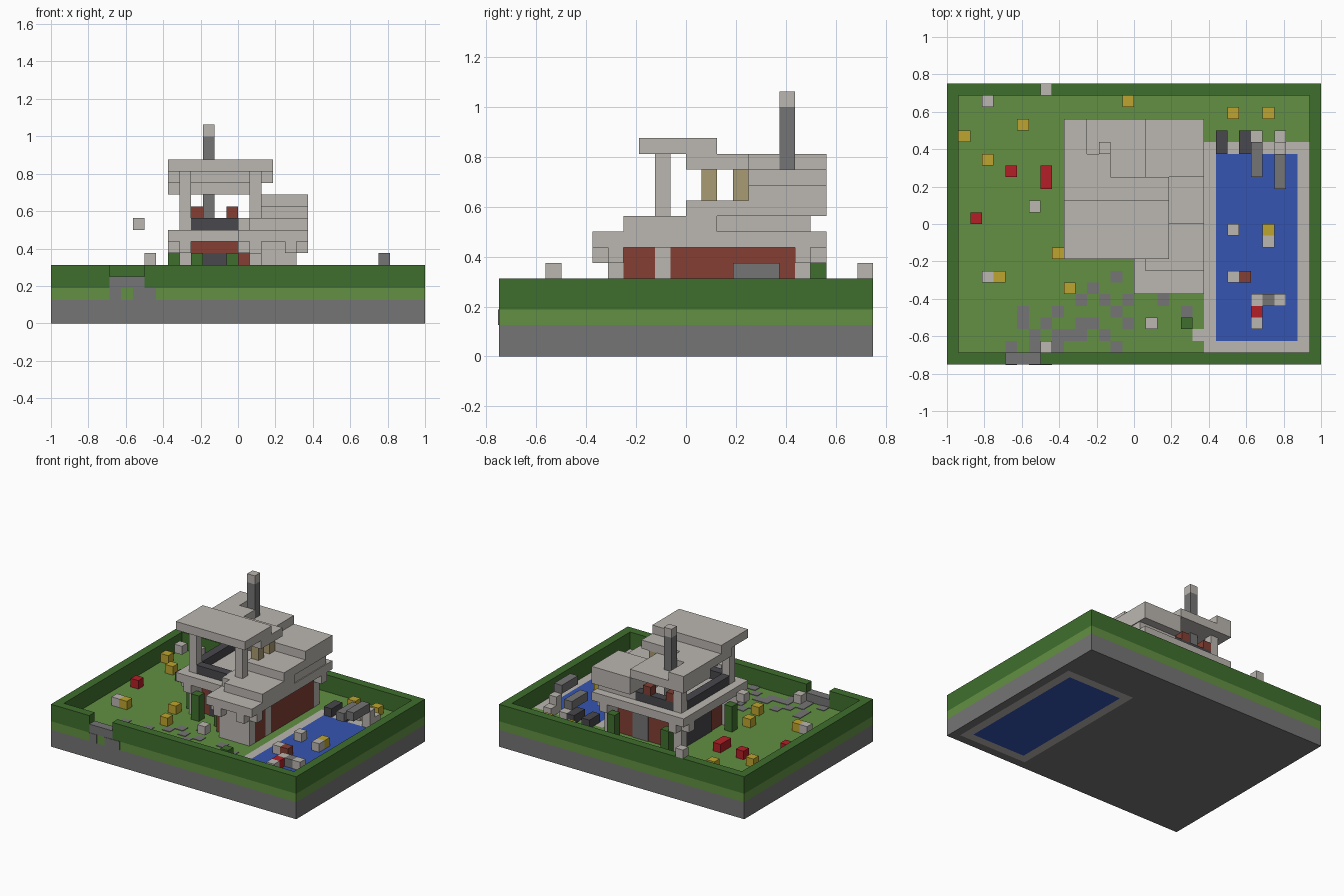
import bpy
import bmesh

default = bpy.data.objects.get("Cube")
if default:
    bpy.data.objects.remove(default, do_unlink=True)

U = 0.0625  # size of one block


def material(name, code):
    """Flat material from a display colour code."""
    rgb = []
    for i in (0, 2, 4):
        c = int(code[i:i + 2], 16) / 255
        rgb.append(((c + 0.055) / 1.055) ** 2.4 if c > 0.04 else c / 12.92)
    mat = bpy.data.materials.new(name)
    mat.use_nodes = True
    mat.diffuse_color = (*rgb, 1)
    shader = mat.node_tree.nodes["Principled BSDF"]
    shader.inputs["Base Color"].default_value = (*rgb, 1)
    return mat


concrete = material("pale concrete", "bbb6b0")
stone = material("grey stone", "757575")
dark = material("dark grey", "48474c")
grass = material("grass green", "629042")
leaf = material("hedge green", "3f6f2d")
water = material("water blue", "3555b2")
yellow = material("flower yellow", "bea52f")
red = material("flower red", "b31f26")
brick = material("brick red", "833f34")
tan = material("curtain tan", "a89b72")


def blocks(name, mat, *boxes):
    """One object from boxes given as (x range, y range, z range) in blocks."""
    bm = bmesh.new()
    for xs, ys, zs in boxes:
        cube = bmesh.ops.create_cube(bm, size=1)
        for v in cube["verts"]:
            v.co = [U * (r[0] if c < 0 else r[1])
                    for c, r in zip(v.co, (xs, ys, zs))]
    mesh = bpy.data.meshes.new(name)
    bm.to_mesh(mesh)
    bm.free()
    mesh.materials.append(mat)
    obj = bpy.data.objects.new(name, mesh)
    bpy.context.collection.objects.link(obj)
    return obj


def cell(x, y, low=3, high=4):
    """A single block or column standing at a grid cell."""
    return (x, x + 1), (y, y + 1), (low, high)


def around_pool(zs):
    """Ground layer that leaves the pool open."""
    return (((-16, 6), (-12, 12), zs), ((15, 16), (-12, 12), zs),
            ((6, 15), (-12, -11), zs), ((6, 15), (7, 12), zs))


# Ground layers and hedge
blocks("stone_base", stone, *around_pool((0, 2)))
blocks("lawn", grass, *around_pool((2, 3)))
hedge = (3, 5)
blocks("hedge", leaf,
       ((-16, 16), (11, 12), hedge),
       ((-16, -15), (-12, 11), hedge), ((15, 16), (-12, 11), hedge),
       ((-15, -11), (-12, -11), hedge), ((-8, 15), (-12, -11), hedge))
blocks("gate_step", stone,
       ((-11, -8), (-12, -11), (3, 4)),
       ((-11, -10), (-12.05, -11), (2, 3)), ((-9, -7), (-12.05, -11.9), (2, 3)))

# Pool and its rim
deep = (0, 3)
blocks("pool_rim", concrete,
       ((6, 7), (-11, 7), deep), ((14, 15), (-11, 7), deep),
       ((7, 14), (-11, -10), deep), ((7, 14), (6, 7), deep),
       ((5, 6), (-10, -9), (2.9, 3.05)))
blocks("pool_water", water, ((7, 14), (-10, 6), deep))

# Scattered paving, drawn as a map from the house towards the gate
paving_map = ("         #       ",
              "       #         ",
              "      # # #  #   ",
              " #  #    #     # ",
              " # #  ##  #      ",
              "  # ### #        ",
              "# # #    #       ")
blocks("paving", stone,
       *[cell(col - 11, -5 - row, 2.9, 3.06)
         for row, line in enumerate(paving_map)
         for col, mark in enumerate(line) if mark == "#"])

# Ground floor
storey = (3, 7)
blocks("brick_walls", brick,
       ((-4, 0), (-1, 7), storey), ((0, 4), (-4, 7), storey),
       ((4, 5), (-4, -2), storey), ((4, 5), (-1, 7), storey))
blocks("front_wall", concrete, ((1, 5), (-5, -4), storey))
blocks("ground_posts", concrete,
       *[cell(x, y, *storey) for x in (-5, 4) for y in (-2, 7)])
blocks("brackets", concrete,
       *[cell(x, y, 6, 7) for x, y in
         ((-6, -2), (-5, -3), (-6, 7), (-5, 8), (5, 7), (4, 8),
          (5, -5), (4, -6), (0, -5), (1, -6))])
blocks("front_door", dark, ((-3, -1), (-1.1, -1), (3, 6)))
blocks("side_window", dark, ((-4.1, -4), (1, 6), (3, 6)))
blocks("back_window", stone, ((0, 2), (7, 7.1), (3, 6)))

# Upper floor slab, stepped side wing and roofs
blocks("upper_floor", concrete,
       ((-6, 0), (-3, 9), (7, 8)), ((0, 6), (-6, 9), (7, 8)))
blocks("side_wing", concrete,
       ((0, 6), (-3, 2), (8, 9)), ((1, 6), (-4, -3), (8, 9)),
       ((1, 5.9), (2, 8), (8, 9)),
       ((1, 6), (0, 9), (9, 10)), ((1, 6), (4, 9), (10, 11)))
blocks("back_roof", concrete, ((-6, 1), (4, 9), (11, 12)))
blocks("middle_roof", concrete,
       ((-6, 3), (0, 4), (12, 13)), ((-6, -2), (4, 6), (12, 13)),
       ((-6, -4), (6, 9), (12, 13)))
blocks("top_roof", concrete, ((-6, 3), (-3, 2), (13, 14)))
blocks("upper_posts", concrete,
       cell(-5, -2, 8, 13), cell(1, -2, 9, 13), cell(-5, 7, 8, 11))
blocks("curtains", tan, cell(1, 1, 10, 12), cell(1, 3, 10, 12))

# Balcony rail, seats and chimney
blocks("balcony_rail", dark,
       ((-4, 0), (-2, -1), (8, 9)), ((-5, -4), (-1, 7), (8, 9)),
       ((-4, 1), (7, 8), (8, 9)))
blocks("seats", brick, cell(-4, 7, 9, 10), cell(-1, 7, 9, 10))
blocks("chimney", stone, cell(-3, 6, 8, 16))
blocks("chimney_cap", concrete, cell(-3, 6, 16, 17))

# Bushes against the house
blocks("bushes", leaf,
       *[cell(x, y, 3, 6) for x, y in
         ((-6, -1), (-4, -3), (-1, -3), (-4, 8), (3, 8))],
       cell(4, -9))

# Diving boards with their steps, and poolside chairs
blocks("diving_boards", stone,
       ((10, 11), (4, 7), (4, 5)), ((12, 13), (3, 6), (5, 6)))
blocks("board_steps", concrete,
       cell(10, 7), cell(12, 7), cell(12, 6, 3, 5))
blocks("pool_chairs", dark,
       ((7, 8), (6, 8), (3, 4)), ((9, 10), (6, 8), (3, 4)))

# Flowers and loose blocks on the lawn and water
blocks("yellow_flowers", yellow,
       *[cell(x, y) for x, y in
         ((-15, 7), (-13, 5), (-10, 8), (-1, 10), (8, 9), (11, 9),
          (-12, -5), (-7, -3), (-6, -6), (11, -1))])
blocks("red_flowers", red,
       *[cell(x, y) for x, y in
         ((-11, 4), (-14, 0), (-8, 3), (-8, 4), (10, -8))])
blocks("pale_blocks", concrete,
       *[cell(x, y) for x, y in
         ((-13, 10), (-13, -5), (8, -1), (11, -2), (8, -5),
          (10, -7), (12, -7), (10, -9), (-8, -11))],
       cell(-8, 11, 5, 6), cell(-9, 1, 8, 9), cell(1, -9, 5, 6))
blocks("grey_float", stone, cell(11, -7))
blocks("brick_float", brick, cell(9, -5))
